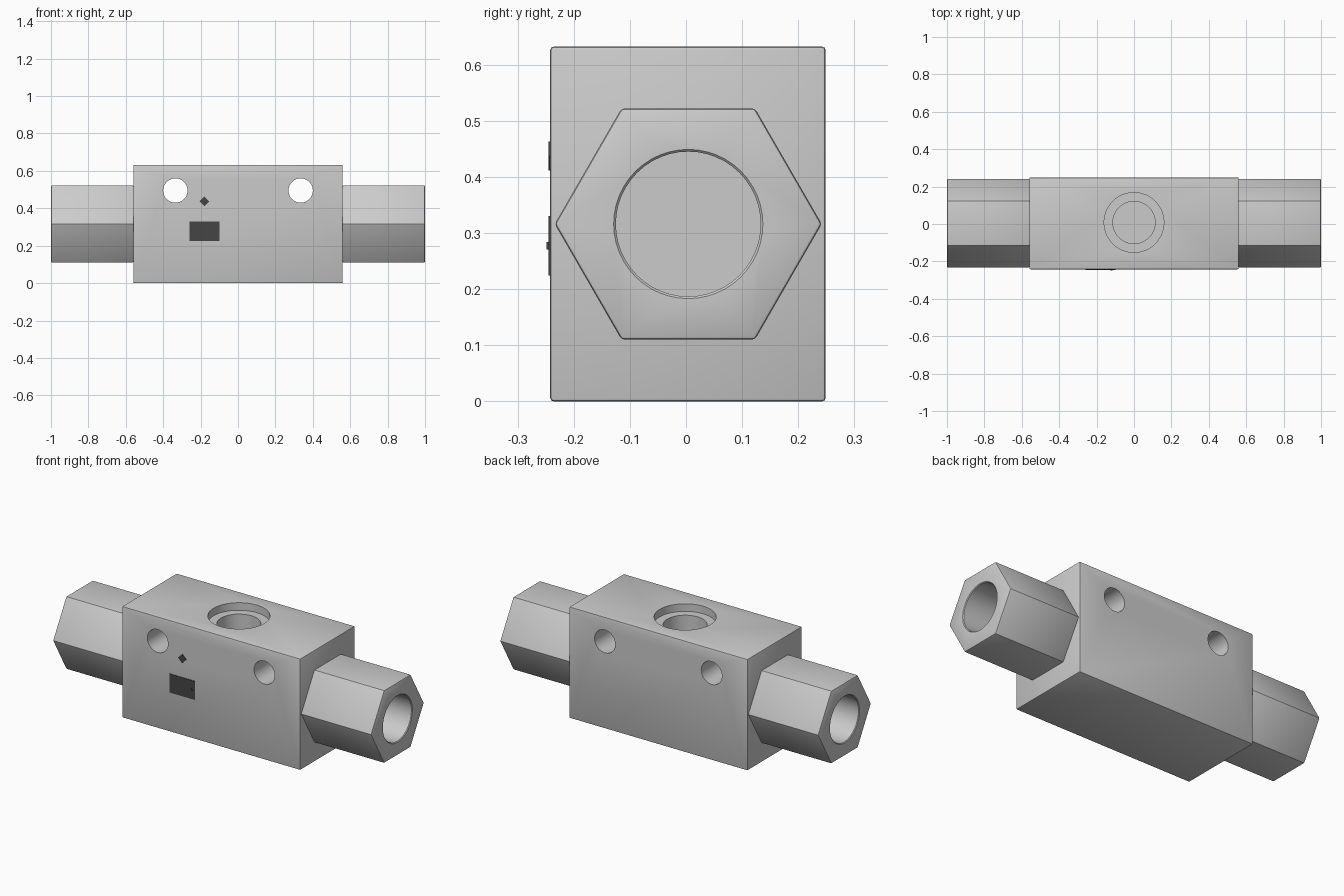
import bpy, bmesh, math
from mathutils import Matrix, Vector

if "Cube" in bpy.data.objects:
    bpy.data.objects.remove(bpy.data.objects["Cube"])

CY, CZ = 0.004, 0.316        # axis of the end fittings


def material(name, value):
    m = bpy.data.materials.new(name)
    m.diffuse_color = (value, value, value, 1)
    m.use_nodes = True
    m.node_tree.nodes["Principled BSDF"].inputs["Base Color"].default_value = m.diffuse_color
    return m


steel = material("light_grey_metal", 0.60)
ink = material("dark_grey_label", 0.06)


def finish(name, bm, mat):
    bmesh.ops.recalc_face_normals(bm, faces=bm.faces[:])
    me = bpy.data.meshes.new(name)
    bm.to_mesh(me)
    bm.free()
    me.materials.append(mat)
    ob = bpy.data.objects.new(name, me)
    bpy.context.collection.objects.link(ob)
    return ob


def prism(name, pts, origin, u, v, axis, bevel, mat):
    """Extrude a polygon given in the u, v plane along the axis vector."""
    bm = bmesh.new()
    o, u, v = Vector(origin), Vector(u), Vector(v)
    face = bm.faces.new([bm.verts.new(o + u * a + v * b) for a, b in pts])
    new = bmesh.ops.extrude_face_region(bm, geom=[face])["geom"]
    bmesh.ops.translate(bm, vec=Vector(axis),
                        verts=[g for g in new if isinstance(g, bmesh.types.BMVert)])
    bmesh.ops.recalc_face_normals(bm, faces=bm.faces[:])
    if bevel:
        bmesh.ops.bevel(bm, geom=bm.edges[:], offset=bevel, segments=2,
                        profile=0.5, affect='EDGES')
    return finish(name, bm, mat)


def lathe(name, profile, origin, axis, n=48):
    """Closed turned cutter from (radius, distance along axis) pairs."""
    bm = bmesh.new()
    rings = [[bm.verts.new((r * math.cos(2 * math.pi * i / n),
                            r * math.sin(2 * math.pi * i / n), h))
              for i in range(n)] for r, h in profile]
    for a, b in zip(rings, rings[1:]):
        for i in range(n):
            j = (i + 1) % n
            bm.faces.new((a[i], a[j], b[j], b[i]))
    bm.faces.new(rings[0])
    bm.faces.new(rings[-1])
    rot = Vector((0, 0, 1)).rotation_difference(Vector(axis)).to_matrix().to_4x4()
    bm.transform(Matrix.Translation(origin) @ rot)
    return finish(name, bm, steel)


def cut(ob, cutters):
    bpy.ops.object.select_all(action='DESELECT')
    bpy.context.view_layer.objects.active = ob
    ob.select_set(True)
    for c in cutters:
        m = ob.modifiers.new("cut", 'BOOLEAN')
        m.operation, m.solver, m.object = 'DIFFERENCE', 'EXACT', c
        bpy.ops.object.modifier_apply(modifier=m.name)
        bpy.data.objects.remove(c)
    bpy.ops.object.shade_smooth_by_angle(angle=math.radians(25))


# Valve block with two cross holes and a stepped port on top
block = prism("valve_block", [(-0.56, 0), (0.56, 0), (0.56, 0.632), (-0.56, 0.632)],
              (0, -0.242, 0), (1, 0, 0), (0, 0, 1), (0, 0.491, 0), 0.006, steel)
cutters = [lathe("cross_hole", [(0.065, 0), (0.065, 0.8)], (x, -0.4, 0.495), (0, 1, 0))
           for x in (-0.335, 0.335)]
cutters.append(lathe("top_port", [(0.16, -0.1), (0.16, 0.043), (0.113, 0.043), (0.113, 0.25)],
                     (0, 0.008, 0.632), (0, 0, -1)))
cut(block, cutters)

# Hexagonal end fittings with chamfered bores
hexagon = [(0.238 * math.cos(k * math.pi / 3), 0.238 * math.sin(k * math.pi / 3))
           for k in range(6)]
for side, s in (("left", -1), ("right", 1)):
    nut = prism(side + "_hex_fitting", hexagon, (s * 0.558, CY, CZ),
                (0, 1, 0), (0, 0, 1), (s * 0.442, 0, 0), 0.006, steel)
    bore = lathe("bore", [(0.143, -0.01), (0.129, 0.004), (0.129, 0.43)],
                 (s, CY, CZ), (-s, 0, 0))
    cut(nut, [bore])


# Marking plates on the front face
def plate(name, pts, x, z, depth):
    prism(name, pts, (x, -0.241, z), (1, 0, 0), (0, 0, 1), (0, -depth, 0), 0, ink)


plate("label_plate", [(-0.08, -0.053), (0.08, -0.053), (0.08, 0.053), (-0.08, 0.053)],
      -0.18, 0.277, 0.004)
plate("diamond_mark", [(-0.026, 0), (0, -0.026), (0.026, 0), (0, 0.026)],
      -0.18, 0.437, 0.004)
plate("small_pointer", [(-0.006, -0.006), (0.006, -0.006), (0, 0.007)],
      -0.12, 0.277, 0.008)
